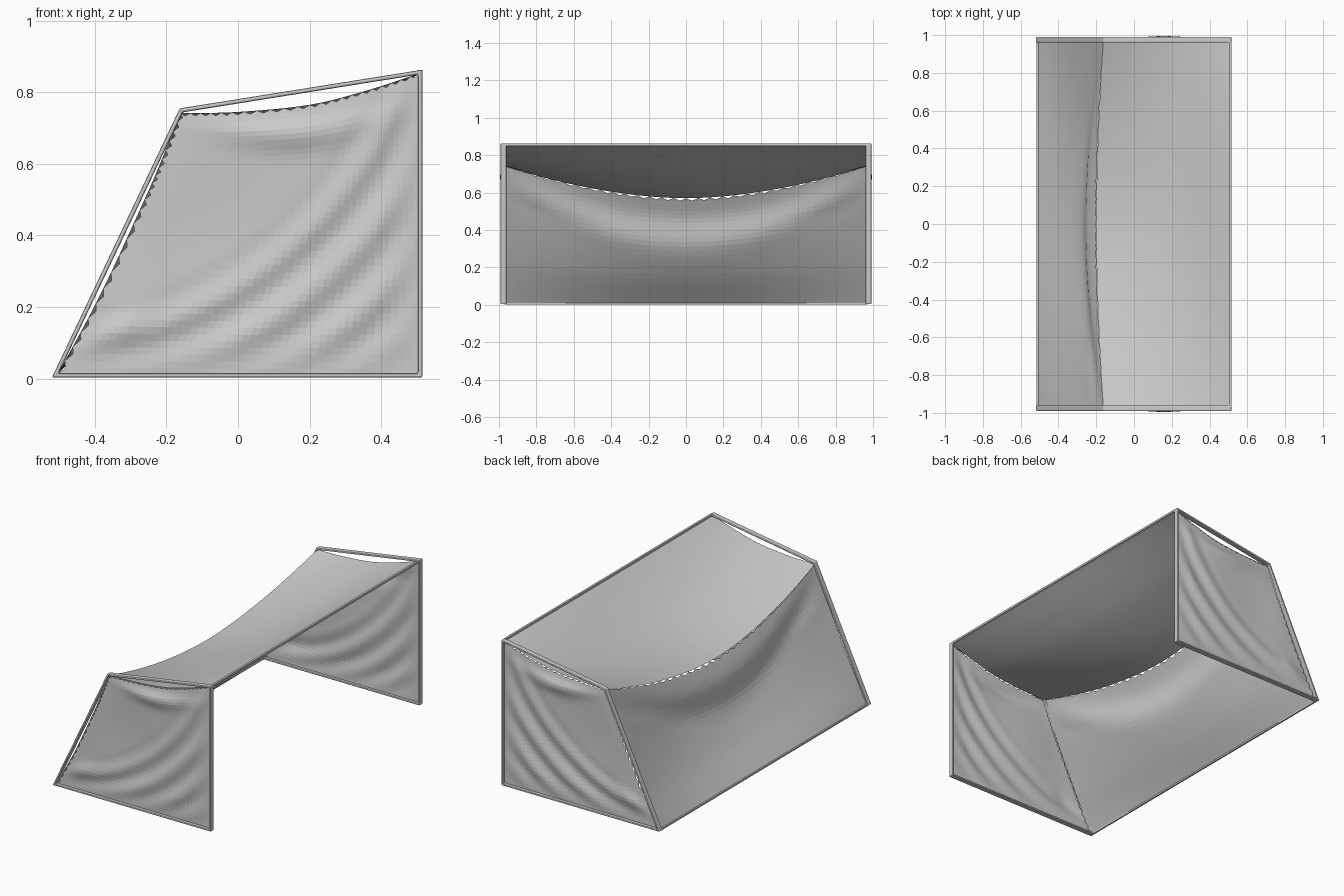
import bpy, bmesh, math
from mathutils import Vector

if "Cube" in bpy.data.objects:
    bpy.data.objects.remove(bpy.data.objects["Cube"])

# side profiles (x, z) of the cloth: rear foot -> ridge -> front eave
END = [(-.505, .01), (-.387, .23), (-.275, .47), (-.218, .6), (-.162, .742),
       (0, .745), (.2, .765), (.36, .805), (.508, .853)]
MID = [(-.505, .01), (-.37, .16), (-.275, .31), (-.25, .46), (-.2, .57),
       (0, .612), (.2, .68), (.36, .762), (.508, .853)]
RIDGE = 4


def spline(pts, t):
    """Catmull-Rom point at t in 0..1"""
    p = [Vector(q) for q in pts]
    p = [2 * p[0] - p[1]] + p + [2 * p[-1] - p[-2]]
    f = t * (len(pts) - 1)
    i = min(int(f), len(pts) - 2)
    f -= i
    a, b, c, d = p[i:i + 4]
    return .5 * (2 * b + (c - a) * f + (2 * a - 5 * b + 4 * c - d) * f * f
                 + (3 * b - a - 3 * c + d) * f ** 3)


def make(name, bm):
    bmesh.ops.recalc_face_normals(bm, faces=bm.faces)
    me = bpy.data.meshes.new(name)
    bm.to_mesh(me)
    bm.free()
    ob = bpy.data.objects.new(name, me)
    bpy.context.collection.objects.link(ob)
    return ob


def sheet(name, nu, nv, fn):
    """Flat-shaded grid surface from fn(i, j)"""
    bm = bmesh.new()
    v = [[bm.verts.new(fn(i, j)) for j in range(nv + 1)] for i in range(nu + 1)]
    for i in range(nu):
        for j in range(nv):
            bm.faces.new((v[i][j], v[i + 1][j], v[i + 1][j + 1], v[i][j + 1]))
    return make(name, bm)


# sagging roof and rear wall, with a scalloped ridge seam
def long_sheet(name, part, n, m, wall):
    def fn(i, j):
        s, t = -1 + 2 * j / m, i / n
        w = 1 - abs(s) ** 1.8
        p = spline(END[part], t).lerp(spline(MID[part], t), w)
        if wall:    # drape fold hanging between the ridge corners
            g = math.exp(-((t - .58 - .34 * s * s) / .16) ** 2)
            p += Vector((.018, -.008)) * g * 4 * w * (1 - w) * min(1, 5 * t * (1 - t))
            if i == n and j % 2:
                p += Vector((-.004, -.014)) * w
        return (p.x, .972 * s, p.y)
    return sheet(name, n, m, fn)


long_sheet("rear_wall_cloth", slice(0, RIDGE + 1), 24, 60, True)
long_sheet("roof_cloth", slice(RIDGE, None), 24, 60, False)

# wrinkled end panels
N = 44
A, B, C, D = (Vector(q) for q in (END[0], END[RIDGE], END[-1], (.508, .01)))


def panel_point(i, j, side):
    u, v = i / N, j / N
    left, top = spline(END[:RIDGE + 1], v), spline(END[RIDGE:], u)
    right, bottom = D.lerp(C, v), A.lerp(D, u)
    p = (left.lerp(right, u) + bottom.lerp(top, v)
         - A.lerp(D, u).lerp(B.lerp(C, u), v))
    if i == 0 and j % 2:      # toothed rear seam
        p.x += .012
    if j == N and i % 2:      # toothed top seam
        p.y -= .008
    # diagonal drape folds toward the lower front corner
    r = math.hypot(p.x + .6, p.y - 1.22)
    fade = min(1, 8 * u * (1 - u)) * min(1, 8 * v * (1 - v))
    folds = .007 * math.cos((r - 1.13) * 2 * math.pi / .135) * min(1, max(0, (r - 1.03) / .12))
    # puffed fold hanging under the top edge and at the rear foot
    sag = .685 + .6 * (p.x - .12) ** 2
    puff = .018 * math.exp(-((p.y - sag) / .045) ** 2 - ((p.x - .15) / .2) ** 2)
    foot = .014 * math.exp(-((p.y - .12 - .4 * (p.x + .4)) / .04) ** 2 - ((p.x + .36) / .1) ** 2)
    hollow = -.01 * math.exp(-((p.x + .05) / .2) ** 2 - ((p.y - .42) / .2) ** 2)
    y = .974 + fade * (.004 + folds + hollow + foot) + puff * min(1, 12 * (1 - v))
    return (p.x, side * min(y, 1.0), p.y)


for label, side in (("front", -1), ("back", 1)):
    sheet(label + "_end_cloth", N, N, lambda i, j: panel_point(i, j, side))

# end frames: four-sided loops of slim rounded bar
OUTER = [(-.52, .003), (-.163, .755), (.515, .863), (.515, .003)]
INNER = [(-.501, .015), (-.154, .744), (.503, .849), (.503, .015)]


def frame(name, side):
    bm = bmesh.new()
    rings = [[bm.verts.new((x, side * y, z)) for x, z in loop]
             for loop, y in ((OUTER, .96), (OUTER, .991), (INNER, .991), (INNER, .96))]
    for k in range(4):
        a, b = rings[k], rings[(k + 1) % 4]
        for i in range(4):
            j = (i + 1) % 4
            bm.faces.new((a[i], a[j], b[j], b[i]))
    bev = make(name, bm).modifiers.new("rounded", 'BEVEL')
    bev.width, bev.segments = .005, 2


frame("front_end_frame", -1)
frame("back_end_frame", 1)


# thin rails along the eave and the rear foot
def rail(name, x, z, t):
    bm = bmesh.new()
    bmesh.ops.create_cube(bm, size=1)
    for v in bm.verts:
        v.co = (x + v.co.x * t, v.co.y * 1.94, z + v.co.z * t)
    make(name, bm)


rail("eave_rail", .509, .856, .012)
rail("rear_foot_rail", -.511, .007, .009)
